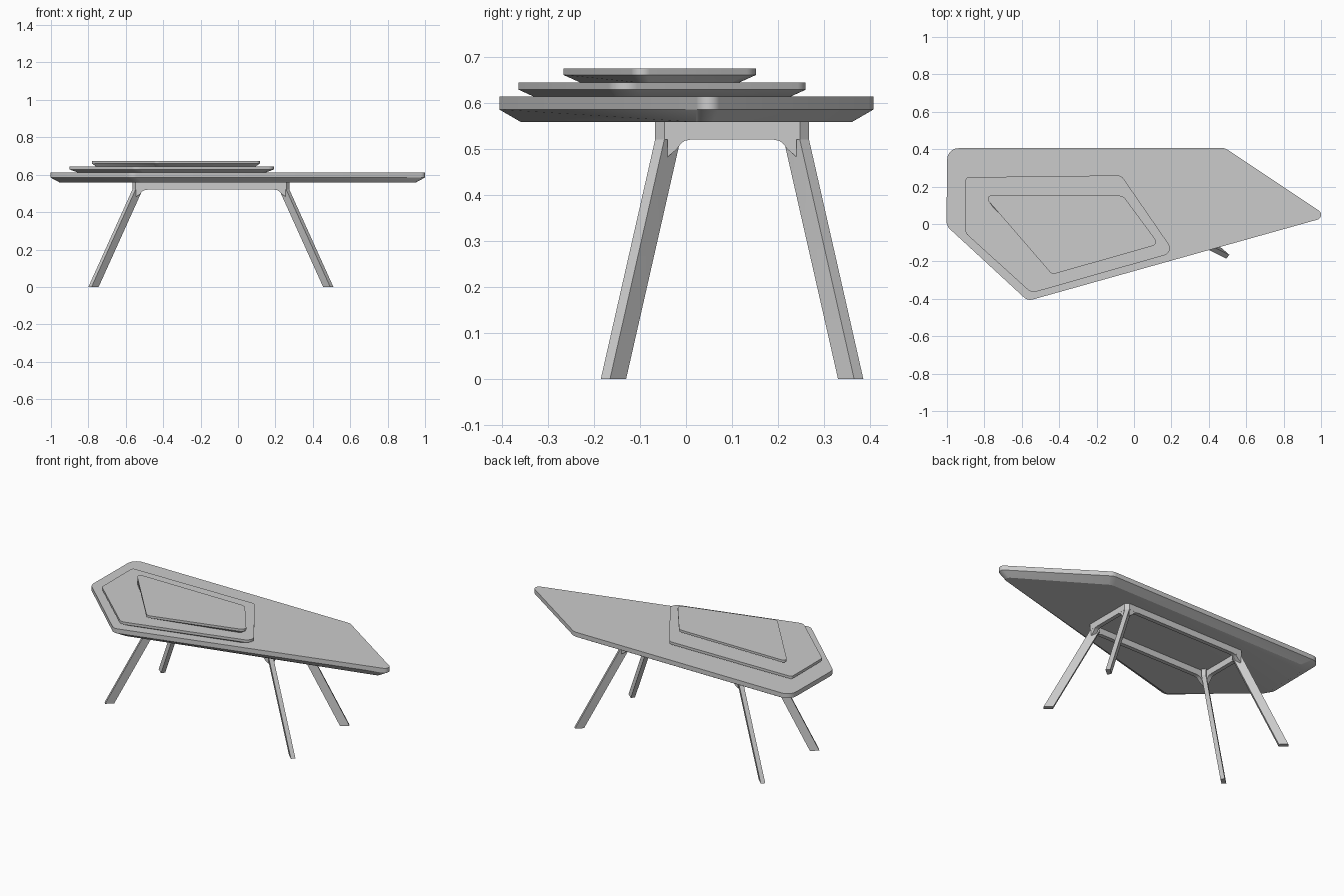
import bpy, bmesh
from math import sin, cos, acos, pi
from mathutils import Vector

if "Cube" in bpy.data.objects:
    bpy.data.objects.remove(bpy.data.objects["Cube"])


def loft(name, rings, closed=False):
    """Skin equal-length rings of 3D points; cap the ends or close into a loop."""
    bm = bmesh.new()
    loops = [[bm.verts.new(p) for p in r] for r in rings]
    n = len(loops[0])
    pairs = list(zip(loops, loops[1:]))
    if closed:
        pairs.append((loops[-1], loops[0]))
    else:
        bm.faces.new(loops[0])
        bm.faces.new(loops[-1])
    for a, b in pairs:
        for i in range(n):
            j = (i + 1) % n
            bm.faces.new((a[i], a[j], b[j], b[i]))
    bmesh.ops.recalc_face_normals(bm, faces=bm.faces)
    me = bpy.data.meshes.new(name)
    bm.to_mesh(me)
    bm.free()
    ob = bpy.data.objects.new(name, me)
    bpy.context.collection.objects.link(ob)
    bpy.ops.object.select_all(action='DESELECT')
    ob.select_set(True)
    bpy.context.view_layer.objects.active = ob
    bpy.ops.object.shade_smooth_by_angle(angle=pi / 7)
    return ob


def rounded(corners, seg=8):
    """Convex polygon of (x, y, radius) corners with arcs at each corner."""
    out = []
    for i, (x, y, r) in enumerate(corners):
        p = Vector((x, y))
        a = (Vector(corners[i - 1][:2]) - p).normalized()
        b = (Vector(corners[(i + 1) % len(corners)][:2]) - p).normalized()
        half = acos(a.dot(b)) / 2
        mid = (a + b).normalized()
        c = p + mid * (r / sin(half))
        side = Vector((-mid.y, mid.x))
        if side.dot(a) < 0:
            side = -side
        sweep = pi / 2 - half
        for k in range(seg + 1):
            t = sweep * (1 - 2 * k / seg)
            out.append(c - mid * r * cos(t) + side * r * sin(t))
    return out


def slab(name, corners, z0, z1, z2, sx, sy):
    """Slab with a vertical rim and an undercut lower edge."""
    pts = rounded(corners)
    xs, ys = [p.x for p in pts], [p.y for p in pts]
    cx, cy = (min(xs) + max(xs)) / 2, (min(ys) + max(ys)) / 2
    low = [(cx + (p.x - cx) * sx, cy + (p.y - cy) * sy, z0) for p in pts]
    loft(name, [low, [(p.x, p.y, z1) for p in pts], [(p.x, p.y, z2) for p in pts]])


# Stacked table tops
slab("table_top", [(-.998, .405, .06), (.485, .407, .06), (1.037, .039, .027),
                   (-.568, -.411, .05), (-1.003, -.01, .06)], .558, .585, .613, .95, .885)
slab("middle_tier", [(-.9, .25, .015), (-.068, .26, .04), (.216, -.152, .04),
                     (-.548, -.369, .05), (-.9, -.05, .03)], .613, .628, .644, .926, .894)
slab("upper_tier", [(-.803, .152, .018), (-.059, .152, .05), (.1335, -.108, .025),
                    (-.438, -.27, .03)], .644, .660, .674, .95, .83)

# Under frame, symmetric about its own centre
CX, CY, RAIL0, RAIL1 = -.145, .10, .52, .558


def frame_loop(a, b, z):
    pts = []
    for sx, sy in ((1, 1), (-1, 1), (-1, -1), (1, -1)):
        pair = [a, b] if sx * sy > 0 else [b, a]
        pts += [(CX + sx * u, CY + sy * v, z) for u, v in pair]
    return pts


outer, inner = ((.42, .147), (.403, .167)), ((.395, .136), (.390, .142))
loft("rail_frame", [frame_loop(*outer, RAIL0), frame_loop(*outer, RAIL1),
                    frame_loop(*inner, RAIL1), frame_loop(*inner, RAIL0)], closed=True)

# Splayed blade legs with small fillets to the rails
foot = [(.655, .265), (.638, .285), (.60, .25), (.615, .23)]
fillet_x = [(.40, .525), (.40, .482), (.378, .497), (.366, .511), (.355, .517), (.338, .52), (.338, .525)]
fillet_y = [(.14, .525), (.14, .482), (.12, .499), (.111, .511), (.103, .517), (.088, .52), (.088, .525)]
for sx, sy, tag in ((1, -1, "front_right"), (-1, -1, "front_left"),
                    (1, 1, "back_right"), (-1, 1, "back_left")):
    def place(u, v, z):
        return (CX + sx * u, CY + sy * v, z)
    top = [(u - .235, v - .118) for u, v in foot]
    loft(tag + "_leg", [[place(u, v, z) for u, v in ring]
                        for ring, z in ((foot, 0), (top, RAIL0), (top, RAIL1))])
    loft(tag + "_long_fillet", [[place(u, v, z) for u, z in fillet_x] for v in (.142, .1665)])
    loft(tag + "_short_fillet", [[place(u, v, z) for v, z in fillet_y] for u in (.395, .4195)])
